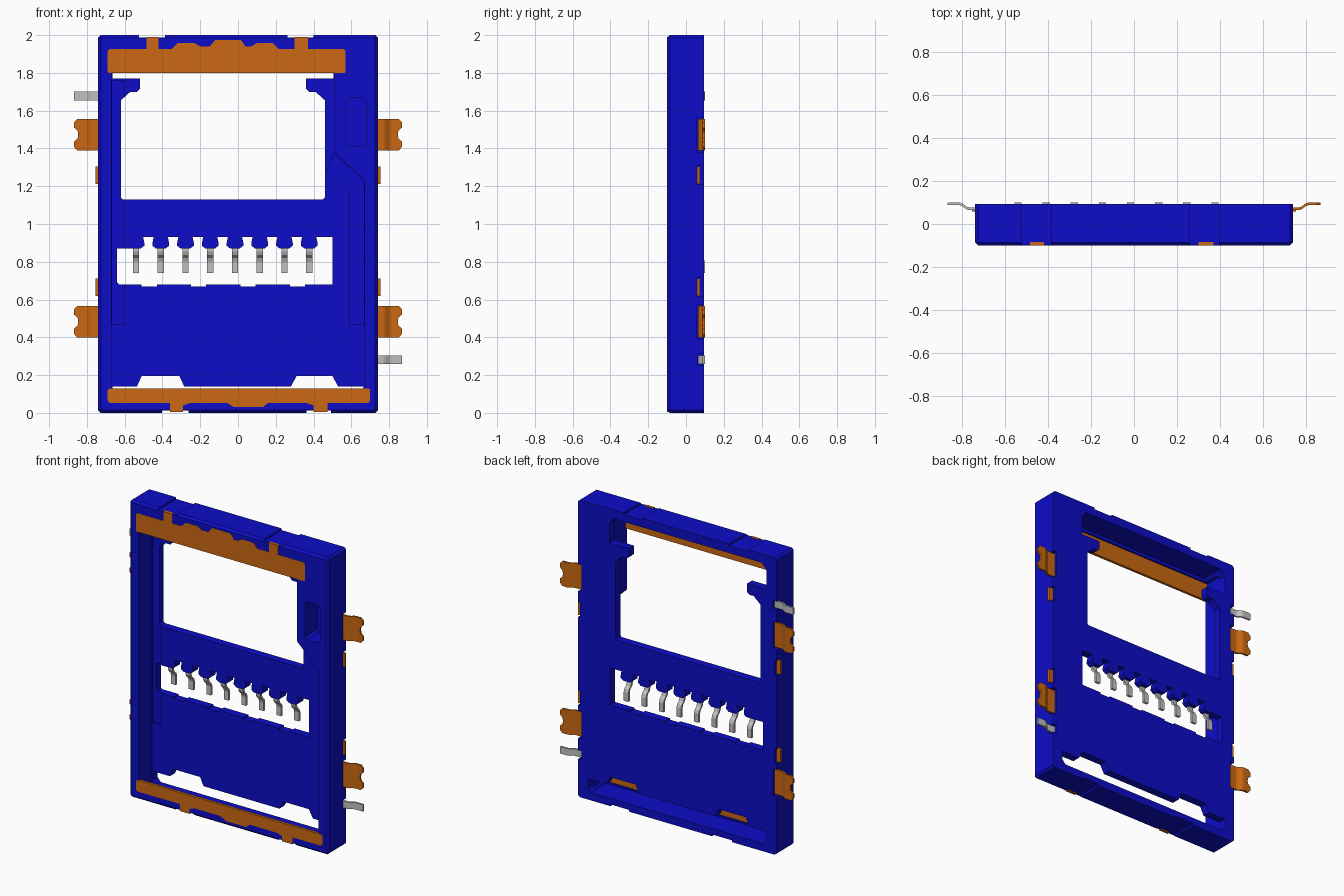
import bpy, bmesh, math

if "Cube" in bpy.data.objects:
    bpy.data.objects.remove(bpy.data.objects["Cube"], do_unlink=True)


def material(name, rgb, metallic=0.0):
    m = bpy.data.materials.new(name)
    m.diffuse_color = (*rgb, 1)
    m.use_nodes = True
    m.node_tree.nodes["Principled BSDF"].inputs["Base Color"].default_value = (*rgb, 1)
    return m


BLUE = material("blue plastic", (0.004, 0.004, 0.58))
ORANGE = material("orange metal", (0.60, 0.14, 0.006))
SILVER = material("silver metal", (0.53, 0.53, 0.53))


def prism(name, pts, a, b, axis="y", mat=BLUE):
    """Extrude a 2D outline from a to b along the given axis."""
    place = {"x": lambda p, d: (d, p[0], p[1]),
             "y": lambda p, d: (p[0], d, p[1]),
             "z": lambda p, d: (p[0], p[1], d)}[axis]
    bm = bmesh.new()
    lo = [bm.verts.new(place(p, a)) for p in pts]
    hi = [bm.verts.new(place(p, b)) for p in pts]
    bm.faces.new(lo)
    bm.faces.new(hi[::-1])
    n = len(pts)
    for i in range(n):
        j = (i + 1) % n
        bm.faces.new((lo[i], lo[j], hi[j], hi[i]))
    bmesh.ops.recalc_face_normals(bm, faces=bm.faces)
    me = bpy.data.meshes.new(name)
    bm.to_mesh(me)
    bm.free()
    me.materials.append(mat)
    ob = bpy.data.objects.new(name, me)
    bpy.context.collection.objects.link(ob)
    return ob


def rect(x0, x1, z0, z1, c=0.0):
    """Rectangle outline, optionally with clipped corners."""
    if not c:
        return [(x0, z0), (x1, z0), (x1, z1), (x0, z1)]
    return [(x0 + c, z0), (x1 - c, z0), (x1, z0 + c), (x1, z1 - c),
            (x1 - c, z1), (x0 + c, z1), (x0, z1 - c), (x0, z0 + c)]


def cut(target, *cutter_args):
    """Subtract a prism from the target, then discard the cutter."""
    c = prism("cutter", *cutter_args)
    c.hide_render = True
    mod = target.modifiers.new("cut", "BOOLEAN")
    mod.operation, mod.solver, mod.object = "DIFFERENCE", "EXACT", c
    bpy.context.view_layer.objects.active = target
    bpy.ops.object.modifier_apply(modifier=mod.name)
    bpy.data.objects.remove(c, do_unlink=True)


def ribbon(path, t):
    """Closed outline of a bent strip, thickened along its second coordinate."""
    return [(u, v + t / 2) for u, v in path] + [(u, v - t / 2) for u, v in reversed(path)]


FRONT, BACK, FLOOR = -0.1, 0.094, 0.04

# Tray body: block with chamfered front and corner edges
body = prism("tray_body", rect(-0.74, 0.74, 0, 2), FRONT, BACK)
bm = bmesh.new()
bm.from_mesh(body.data)
edges = [e for e in bm.edges if min(v.co.y for v in e.verts) < 0]
bmesh.ops.bevel(bm, geom=edges, offset=0.014, segments=1, affect="EDGES")
bm.to_mesh(body.data)
bm.free()

# Card cavity open to the front
cut(body, [(-0.67, 0.06), (0.67, 0.06), (0.67, 1.23), (0.51, 1.38),
           (0.51, 1.92), (-0.67, 1.92)], -0.3, FLOOR)

# Large window with two corner tabs, joined to the opening along the top
cut(body, [(-0.61, 1.13), (0.45, 1.13), (0.46, 1.14), (0.46, 1.655), (0.41, 1.70), (0.375, 1.70),
           (0.36, 1.715), (0.36, 1.77), (0.505, 1.77), (0.505, 1.90), (0.47, 1.94),
           (-0.63, 1.94), (-0.665, 1.90), (-0.665, 1.77), (-0.52, 1.77), (-0.52, 1.715),
           (-0.535, 1.70), (-0.57, 1.70), (-0.62, 1.655), (-0.62, 1.14)], -0.07, 0.3)

# Bottom opening with two raised notches
cut(body, [(-0.665, 0.08), (-0.64, 0.052), (0.64, 0.052), (0.665, 0.08), (0.665, 0.14),
           (0.53, 0.14), (0.50, 0.195), (0.31, 0.195), (0.28, 0.14),
           (-0.285, 0.14), (-0.31, 0.195), (-0.51, 0.195), (-0.535, 0.14), (-0.665, 0.14)],
    -0.07, 0.3)

# Contact slot: lobed upper edge, stepped lower edge
pins = [-0.54 + 0.131 * i for i in range(8)]
slot = [(-0.64, 0.87)]
for x in pins:
    slot += [(x - 0.025, 0.87), (x - 0.044, 0.885), (x - 0.044, 0.90), (x - 0.038, 0.93)][:4 if x > -0.5 else 1]
    slot += [(x + 0.025, 0.87), (x + 0.044, 0.885), (x + 0.044, 0.90), (x + 0.038, 0.93)]
slot += [(0.50, 0.93), (0.50, 0.68)]
# reverse the rising half of each lobe so the outline runs left to right
fixed, i = slot[:2], 2
fixed += slot[2:6]
i = 6
while i + 8 <= len(slot) - 2:
    fixed += slot[i:i + 4][::-1] + slot[i + 4:i + 8]
    i += 8
fixed += slot[-2:]
for x in (0.315, 0.053, -0.21, -0.47):
    fixed += [(x + 0.04, 0.68), (x + 0.04, 0.67), (x - 0.04, 0.67), (x - 0.04, 0.68)]
fixed += [(-0.63, 0.68), (-0.64, 0.69)]
cut(body, fixed, -0.07, 0.3)

# Shallow guide grooves beside the side walls
cut(body, rect(-0.666, -0.60, 0.47, 1.76), 0.0, FLOOR + 0.008)
cut(body, [(0.59, 0.47), (0.666, 0.47), (0.666, 1.228), (0.506, 1.375), (0.47, 1.28), (0.59, 1.17)],
    0.0, FLOOR + 0.008)

# Pocket in the thick upper wall
cut(body, rect(0.57, 0.68, 1.41, 1.67, 0.02), -0.3, 0.03)

# Shallow notches across the top and bottom ends
for x0, x1 in ((-0.52, -0.38), (0.265, 0.405)):
    cut(body, [(x0, -0.3), (x1 - 0.01, -0.3), (x1, 0.3), (x0 - 0.01, 0.3)], 1.988, 2.1, "z")
for x0, x1 in ((-0.40, -0.255), (0.365, 0.50)):
    cut(body, [(x0, -0.3), (x1 - 0.01, -0.3), (x1, 0.3), (x0 - 0.01, 0.3)], -0.1, 0.012, "z")

# Front retaining plates
prism("top_plate", [(-0.685, 1.80), (0.565, 1.80), (0.57, 1.81), (0.57, 1.915), (0.56, 1.926),
                    (0.37, 1.926), (0.37, 1.99), (0.30, 1.99), (0.30, 1.926),
                    (0.215, 1.926), (0.185, 1.958), (0.10, 1.958), (0.07, 1.94), (0.04, 1.94),
                    (0.015, 1.975), (-0.12, 1.975), (-0.15, 1.94), (-0.20, 1.94), (-0.23, 1.958),
                    (-0.32, 1.958), (-0.35, 1.926), (-0.42, 1.926), (-0.42, 1.99), (-0.485, 1.99),
                    (-0.485, 1.926), (-0.68, 1.926), (-0.69, 1.915), (-0.69, 1.81)],
      -0.101, -0.083, "y", ORANGE)
prism("bottom_plate", [(-0.68, 0.13), (-0.69, 0.12), (-0.69, 0.065), (-0.68, 0.053),
                       (-0.36, 0.053), (-0.36, 0.006), (-0.29, 0.006), (-0.29, 0.04),
                       (-0.25, 0.053), (-0.06, 0.053), (-0.02, 0.03), (0.13, 0.03),
                       (0.16, 0.053), (0.36, 0.053), (0.40, 0.04), (0.40, 0.006), (0.475, 0.006),
                       (0.475, 0.053), (0.69, 0.053), (0.70, 0.065), (0.70, 0.12), (0.69, 0.13)],
      -0.101, -0.083, "y", ORANGE)

# Spring contacts bending down through the slot to the back
contact = [(0.058, 0.90), (0.058, 0.855), (0.066, 0.835), (0.084, 0.82), (0.092, 0.80), (0.092, 0.74)]
outline = [(y + 0.008, z) for y, z in contact] + [(y - 0.008, z) for y, z in reversed(contact)]
for i, x in enumerate(pins):
    prism(f"contact_{i + 1}", outline, x - 0.017, x + 0.017, "x", SILVER)

# Side solder clips, small side tabs and switch leads
bend = [(0.69, 0.071), (0.77, 0.071), (0.782, 0.076), (0.80, 0.09), (0.812, 0.094), (0.868, 0.094)]


def strip(name, s, z0, z1, mat):
    return prism(name, ribbon([(s * x, y) for x, y in bend], 0.013), z0, z1, "z", mat)


for s, side in ((1, "left"), (-1, "right")):
    for zc, level in ((0.483, "lower"), (1.473, "upper")):
        cut(body, rect(s * 0.712, s * 0.8, 0.058, 0.3), zc - 0.092, zc + 0.092, "z")
        clip = strip(f"{side}_{level}_clip", s, zc - 0.083, zc + 0.083, ORANGE)
        cut(clip, [(s * 0.90, zc - 0.045), (s * 0.866, zc - 0.036), (s * 0.849, zc - 0.02),
                   (s * 0.846, zc), (s * 0.849, zc + 0.02), (s * 0.866, zc + 0.036),
                   (s * 0.90, zc + 0.045)], 0.0, 0.3, "y", ORANGE)
        for dz in (-1, 1):  # trimmed outer corners
            z = zc + dz * 0.083
            cut(clip, [(s * 0.85, z + dz * 0.001), (s * 0.88, z + dz * 0.001), (s * 0.88, z - dz * 0.03)],
                0.0, 0.3, "y", ORANGE)
    for zc, level in ((0.665, "lower"), (1.258, "upper")):
        cut(body, rect(s * 0.725, s * 0.8, 0.058, 0.3), zc - 0.05, zc + 0.05, "z")
        prism(f"{side}_{level}_tab", rect(s * 0.70, s * 0.755, 0.058, 0.073), zc - 0.046, zc + 0.046, "z", ORANGE)

for s, zc, name in ((1, 0.282, "left_lead"), (-1, 1.678, "right_lead")):
    cut(body, rect(s * 0.712, s * 0.8, 0.06, 0.3), zc - 0.03, zc + 0.03, "z")
    strip(name, s, zc - 0.023, zc + 0.023, SILVER)
